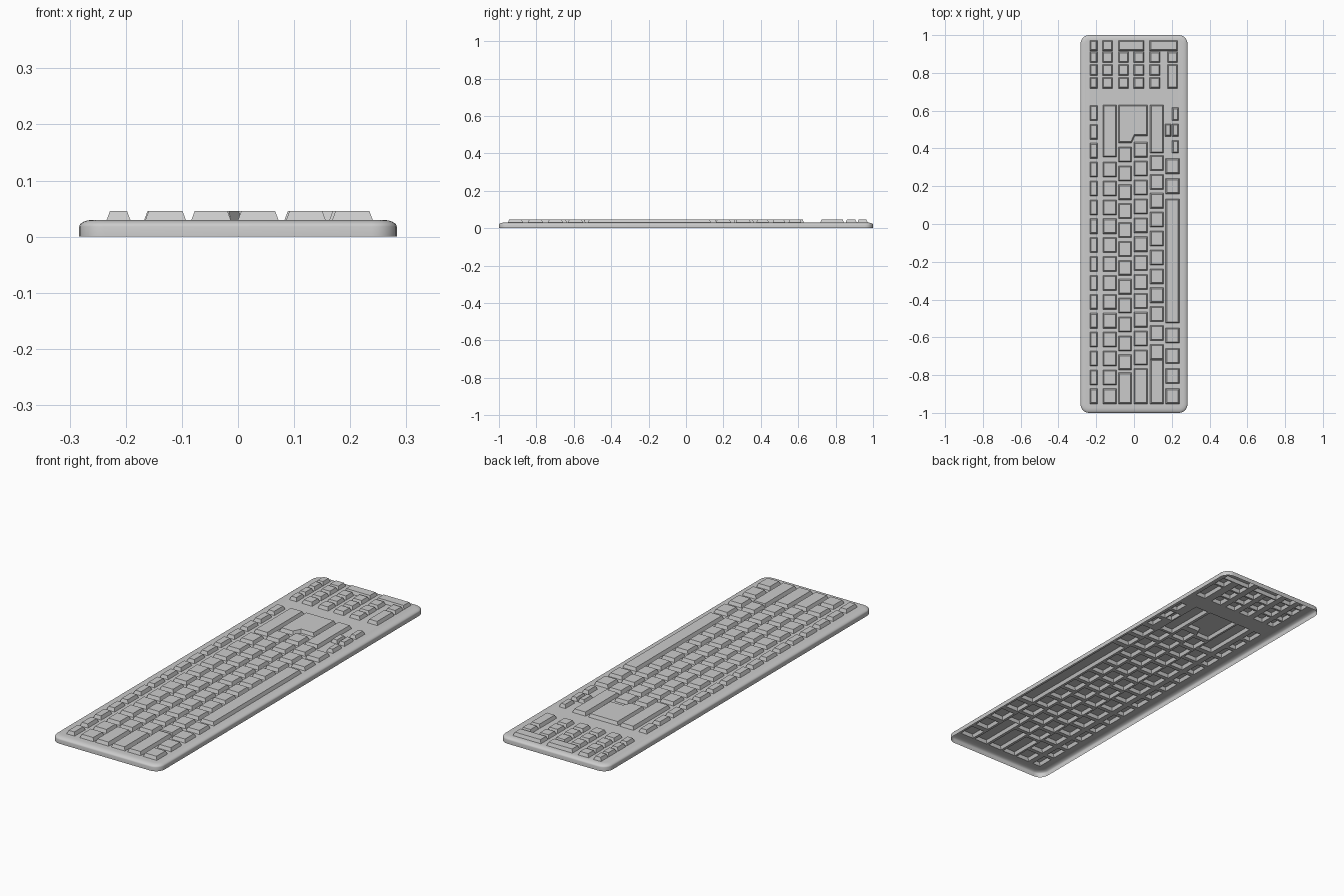
import bpy, bmesh, math
from mathutils import Vector

if "Cube" in bpy.data.objects:
    bpy.data.objects.remove(bpy.data.objects["Cube"])

HX, HY = 0.283, 1.0          # half size of the case
PLATE, TOP = 0.03, 0.046     # plate height and key top height


def inset(poly, d):
    """Shrink a counter-clockwise outline by d with mitred corners."""
    pts = [Vector(p) for p in poly]
    out = []
    for i, p in enumerate(pts):
        a = (p - pts[i - 1]).normalized()
        b = (pts[(i + 1) % len(pts)] - p).normalized()
        n1, n2 = Vector((-a.y, a.x)), Vector((-b.y, b.x))
        out.append(p + (n1 + n2) * d / (1 + n1.dot(n2)))
    return out


def loft(bm, rings, bottom=True):
    """Bridge stacked (outline, z) rings and cap them."""
    loops = [[bm.verts.new((p[0], p[1], z)) for p in pts] for pts, z in rings]
    for lo, hi in zip(loops, loops[1:]):
        n = len(lo)
        for i in range(n):
            j = (i + 1) % n
            bm.faces.new((lo[i], lo[j], hi[j], hi[i]))
    bm.faces.new(loops[-1])
    if bottom:
        bm.faces.new(loops[0][::-1])


def make(name, bm):
    me = bpy.data.meshes.new(name)
    bm.to_mesh(me)
    bm.free()
    ob = bpy.data.objects.new(name, me)
    bpy.context.collection.objects.link(ob)
    return ob


def rect(x0, x1, y0, y1):
    return [(x0, y0), (x1, y0), (x1, y1), (x0, y1)]


def row(xr, first, count, pitch=0.1, half=0.04):
    return [rect(*xr, first + i * pitch - half, first + i * pitch + half)
            for i in range(count)]


def rounded(ins, r=0.045, seg=6):
    """Rounded rectangle outline of the case, inset by ins."""
    r2, pts = r - ins, []
    for k, (sx, sy) in enumerate(((1, 1), (-1, 1), (-1, -1), (1, -1))):
        for i in range(seg + 1):
            a = math.pi / 2 * (k + i / seg)
            pts.append((sx * (HX - r) + r2 * math.cos(a),
                        sy * (HY - r) + r2 * math.sin(a)))
    return pts


# Key rows of the main block
C0, C1, C2 = (-0.234, -0.192), (-0.165, -0.093), (-0.083, -0.013)
C3, C4, C5 = (0.0, 0.072), (0.086, 0.156), (0.168, 0.24)
END = -0.952
function_keys = row(C0, -0.912, 16)
main_keys = (row(C1, -0.912, 13) + row(C2, -0.732, 12) +
             row(C3, -0.707, 12) + row(C4, -0.677, 11))
wide_keys = [rect(*C1, 0.355, 0.63), rect(*C2, END, -0.787),
             rect(*C3, END, -0.765), rect(*C4, END, -0.717),
             rect(*C4, 0.376, 0.63)]
enter_key = [[(-0.083, 0.43), (-0.013, 0.43), (0.005, 0.467),
              (0.072, 0.467), (0.072, 0.63), (-0.083, 0.63)]]
bottom_keys = row(C5, -0.912, 4, 0.107) + row(C5, 0.2, 2, 0.106)
space_bar = [rect(*C5, -0.524, 0.133)]

# Arrow cluster
A0, A1 = (0.163, 0.197), (0.202, 0.236)
arrow_keys = [rect(*A1, 0.548, 0.616), rect(*A1, 0.464, 0.53),
              rect(*A0, 0.464, 0.53), rect(*A1, 0.376, 0.443)]

# Number pad
N = [(-0.233, -0.194), (-0.167, -0.113), (-0.083, -0.029),
     (-0.002, 0.053), (0.083, 0.138), (0.177, 0.23)]
number_pad = [k for c in N[:5] for k in row(c, 0.747, 3, 0.068, 0.029)]
number_pad += [rect(*c, 0.917, 0.971) for c in
               (N[0], N[1], (-0.083, 0.053), (0.083, 0.23))]
number_pad += [rect(*N[5], 0.854, 0.912), rect(*N[5], 0.718, 0.844)]

groups = {"function_keys": function_keys, "main_keys": main_keys,
          "wide_keys": wide_keys, "enter_key": enter_key,
          "bottom_keys": bottom_keys, "space_bar": space_bar,
          "arrow_keys": arrow_keys, "number_pad": number_pad}

# Hollow tapered key caps
cut = bmesh.new()
for name, outlines in groups.items():
    bm = bmesh.new()
    for o in outlines:
        loft(bm, [(o, PLATE), (inset(o, 0.006), TOP)], bottom=False)
        loft(cut, [(o, 0.02), (o, 0.04)])
    make(name, bm)
cutter = make("key_cutter", cut)
cutter.hide_render = True

# Case: straight sides with an elliptical shoulder
bm = bmesh.new()
rings = [(rounded(0), 0.0)]
for i in range(7):
    a = math.pi / 2 * i / 6
    rings.append((rounded(0.027 * (1 - math.cos(a))), 0.018 + 0.012 * math.sin(a)))
loft(bm, rings)
case = make("case", bm)

# Key openings in the plate
mod = case.modifiers.new("openings", 'BOOLEAN')
mod.operation, mod.solver, mod.object = 'DIFFERENCE', 'EXACT', cutter
bpy.ops.object.select_all(action='DESELECT')
case.select_set(True)
bpy.context.view_layer.objects.active = case
bpy.ops.object.modifier_apply(modifier=mod.name)
bpy.data.objects.remove(cutter)

# Open the underside: keep only the thin outer shell
bm = bmesh.new()
bm.from_mesh(case.data)
inner = []
for f in bm.faces:
    c = f.calc_center_median()
    low = all(v.co.z < 0.001 for v in f.verts)
    if low or (c.z < PLATE - 0.0005 and abs(c.x) < 0.25 and abs(c.y) < 0.972):
        inner.append(f)
bmesh.ops.delete(bm, geom=inner, context='FACES')
bm.to_mesh(case.data)
bm.free()
bpy.ops.object.shade_smooth_by_angle(angle=math.radians(30))
